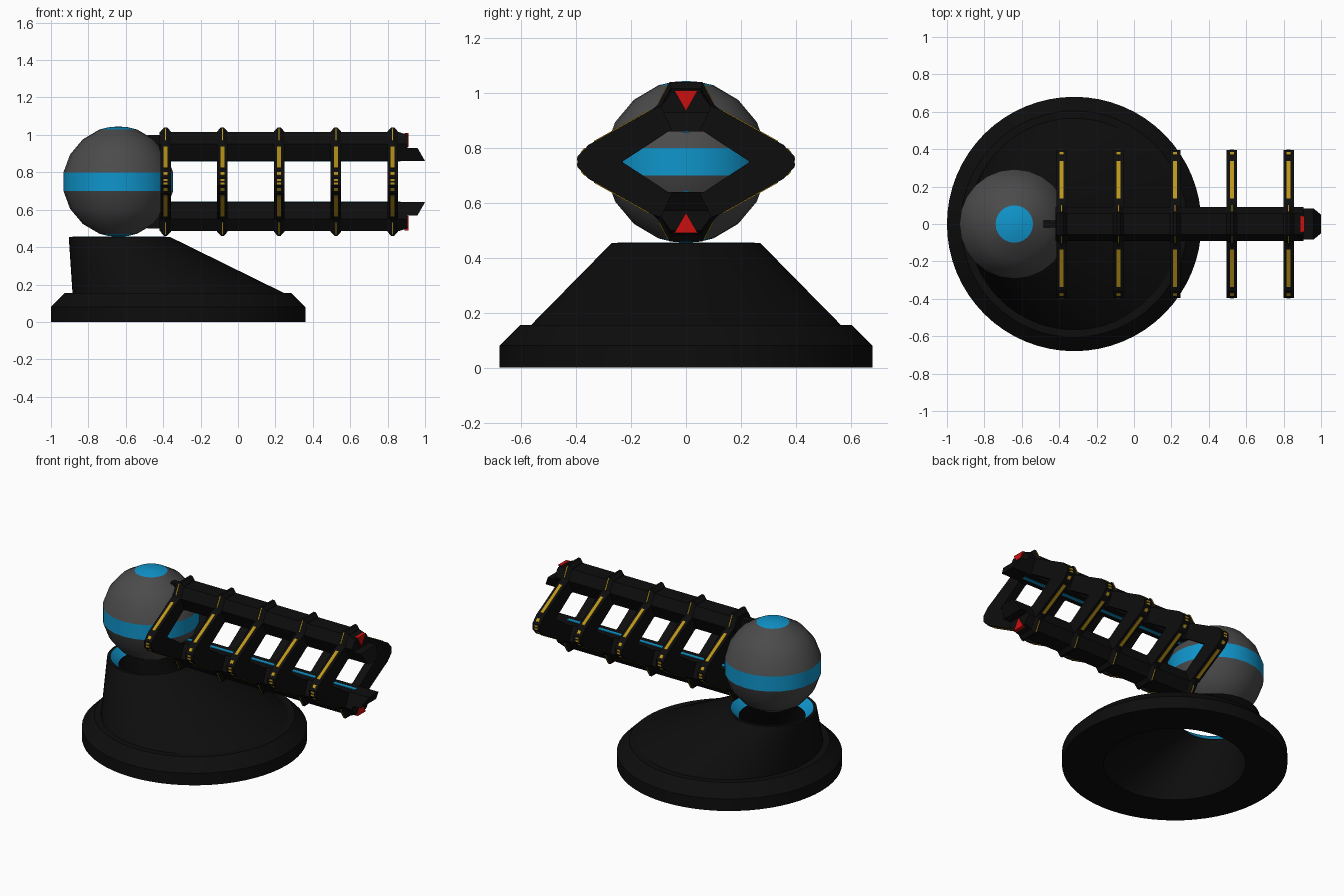
import bpy, bmesh, math
from mathutils import Vector

if "Cube" in bpy.data.objects:
    bpy.data.objects.remove(bpy.data.objects["Cube"])

def mat(name, c):
    m = bpy.data.materials.new(name)
    m.diffuse_color = (*c, 1)
    m.use_nodes = True
    m.node_tree.nodes["Principled BSDF"].inputs["Base Color"].default_value = m.diffuse_color
    return m

BLACK = mat("black", (0.004, 0.004, 0.004))
GREY = mat("dark_grey", (0.07, 0.07, 0.07))
BLUE = mat("blue", (0.005, 0.30, 0.60))
GOLD = mat("gold", (0.50, 0.30, 0.01))
RED = mat("red", (0.60, 0.005, 0.005))
CZ = 0.75   # axis height of ball and arm

def loft(name, rings, material, cyclic=False, caps=False, smooth=None):
    """Skin a list of closed point rings."""
    bm = bmesh.new()
    vs = [[bm.verts.new(p) for p in r] for r in rings]
    n = len(rings[0])
    pairs = list(zip(vs, vs[1:])) + ([(vs[-1], vs[0])] if cyclic else [])
    for a, b in pairs:
        for i in range(n):
            j = (i + 1) % n
            bm.faces.new((a[i], a[j], b[j], b[i]))
    if caps:
        bm.faces.new(vs[0])
        bm.faces.new(vs[-1])
    bmesh.ops.remove_doubles(bm, verts=bm.verts, dist=1e-5)
    bmesh.ops.recalc_face_normals(bm, faces=bm.faces)
    me = bpy.data.meshes.new(name)
    bm.to_mesh(me)
    bm.free()
    me.materials.append(material)
    ob = bpy.data.objects.new(name, me)
    bpy.context.collection.objects.link(ob)
    if smooth:
        bpy.ops.object.select_all(action='DESELECT')
        ob.select_set(True)
        bpy.context.view_layer.objects.active = ob
        bpy.ops.object.shade_smooth_by_angle(angle=math.radians(smooth))
    return ob

def circle(cx, r, z, n):
    return [(cx + r * math.cos(2 * math.pi * i / n), r * math.sin(2 * math.pi * i / n), z) for i in range(n)]

def box(name, x0, x1, y, z0, z1, material):
    sec = [(-y, z0), (y, z0), (y, z1), (-y, z1)]
    return loft(name, [[(x, *p) for p in sec] for x in (x0, x1)], material, caps=True)

# Hollow base: stepped foot and a leaning cone
B, T, N = -0.32, -0.635, 64
base = [(B, .43, 0), (B, .68, 0), (B, .68, .08), (B, .605, .155), (B, .565, .155),
        (T, .27, .455), (T, .25, .455), (T, .20, .405)]
loft("base", [circle(*p, N) for p in base], BLACK, cyclic=True, smooth=25)
# Glowing funnel lining the socket
loft("socket_ring", [circle(T, .251, .457, N), circle(T, .201, .407, N)], BLUE, smooth=25)

# Ball: grey shells, blue band and blue polar caps
def ball_part(name, prof, material, s=1):
    rings = [circle(-.64, r, CZ + s * z, 24) for r, z in prof]
    loft(name, rings, material, smooth=30)

ball_part("ball_band", [(.293, -.05), (.293, .05)], BLUE)
for s, side in ((1, "top"), (-1, "bottom")):
    ball_part("ball_shell_" + side, [(.293, .05), (.258, .145), (.19, .226), (.10, .279)], GREY, s)
    ball_part("ball_cap_" + side, [(.10, .279), (.05, .291), (0, .295)], BLUE, s)

# Rails, prongs, fins, light strips and tip markers, upper and lower
def section(x, pts, s):
    return [(x, y, CZ + s * z) for y, z in pts]

rail = [(-.05, .11), (.05, .11), (.092, .20), (.055, .265), (-.055, .265), (-.092, .20)]
tip = [(-.05, .11), (.05, .11), (.092, .20), (.055, .25), (-.055, .25), (-.092, .20)]
prong = [(-.05, .11), (.05, .11), (.083, .18), (-.083, .18)]
for s, side in ((1, "upper"), (-1, "lower")):
    loft("rail_" + side, [section(-.42, rail, s), section(.86, rail, s), section(.905, tip, s)],
         BLACK, caps=True)
    end = [(x, y, CZ + s * z) for x, (y, z) in zip((1, 1, .96, .96), prong)]
    loft("prong_" + side, [section(.88, prong, s), end], BLACK, caps=True)
    box("fin_" + side, -.485, -.40, .02, CZ + s * .15, CZ + s * .25, BLACK)
    box("light_strip_" + side, -.38, .87, .012, CZ + s * .107, CZ + s * .115, BLUE)
    tri = [(-.043, .26), (.043, .26), (0, .185)]
    loft("tip_marker_" + side, [section(.89, tri, s), section(.912, tri, s)], RED, caps=True)

# Diamond ribs: one quarter profile mirrored all round
def full(q):
    right = q + [(y, -z) for y, z in reversed(q)]
    return right + [(-y, z) for y, z in reversed(right)]

SIDE = [(.12, .193), (.355, .062), (.395, .02)]
inner = full([(.03, .11), (.05, .11), (.065, .11), (.15, .054), (.23, .002)])
outer = full([(.055, .268), (.095, .20)] + SIDE)
crest = full([(.06, .29), (.102, .21)] + SIDE)

def strip(name, x, p, q, w, lift=.003):
    """Thin inlay lying on a rib face between two (y, z) points."""
    p, q = Vector(p), Vector(q)
    d = (q - p).normalized()
    n = Vector((-d.y, d.x))
    if n.dot(p + q) < 0:
        n = -n
    sec = [p - n * .008, q - n * .008, q + n * lift, p + n * lift]
    loft(name, [[(x + dx, v.x, CZ + v.y) for v in sec] for dx in (-w, w)], GOLD, caps=True)

for i in range(5):
    x = -.387 + .3035 * i
    rings = [(-.028, inner), (-.028, outer), (-.008, crest), (.008, crest), (.028, outer), (.028, inner)]
    loft(f"rib_{i}", [section(x + dx, p, 1) for dx, p in rings], BLACK, cyclic=True)
    for sy in (1, -1):
        for sz in (1, -1):
            for k, (p, q, w) in enumerate([((.135, .1846), (.335, .0731), .011),
                                           ((.368, .049), (.382, .033), .011),
                                           ((.395, .015), (.395, .004), .011),
                                           ((.064, .282), (.098, .218), .003)]):
                strip(f"rib_inlay_{i}_{k}", x, (sy * p[0], sz * p[1]), (sy * q[0], sz * q[1]), w)
